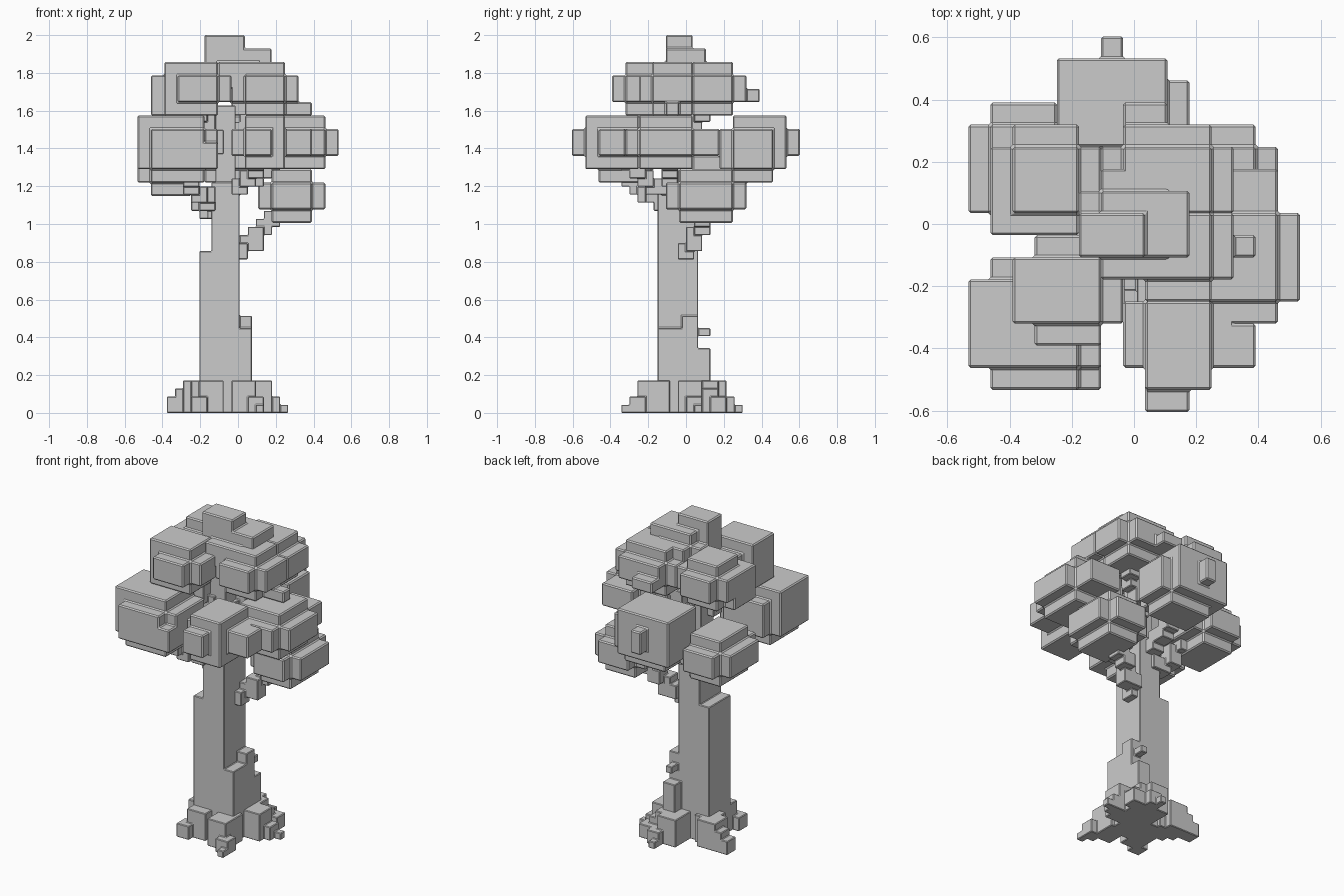
import bpy
from mathutils import Vector

if "Cube" in bpy.data.objects:
    bpy.data.objects.remove(bpy.data.objects["Cube"])

LEAF, BARK = 0.071, 0.0214


def box_cells(x0, x1, y0, y1, z0, z1):
    return {(x, y, z) for x in range(x0, x1)
            for y in range(y0, y1) for z in range(z0, z1)}


def round_cells(*bounds):
    """Chunky rounded blob of cells filling the given grid bounds."""
    def dist(c):
        total = 0
        for a in range(3):
            lo, hi = bounds[2 * a], bounds[2 * a + 1]
            total += abs((2 * c[a] + 1 - lo - hi) / (hi - lo)) ** 2.6
        return total
    return {c for c in box_cells(*bounds) if dist(c) <= 1}


def voxel_part(name, cells, cell, origin, bevel):
    """Outer skin of a set of grid cells, with lightly bevelled edges."""
    index, verts, faces = {}, [], []

    def vert(p):
        if p not in index:
            index[p] = len(verts)
            verts.append([origin[a] + cell * p[a] for a in range(3)])
        return index[p]

    for c in sorted(cells):
        for axis in range(3):
            u, v = (axis + 1) % 3, (axis + 2) % 3
            for side in (0, 1):
                n = list(c)
                n[axis] += 2 * side - 1
                if tuple(n) in cells:
                    continue
                quad = []
                for du, dv in ((0, 0), (1, 0), (1, 1), (0, 1)):
                    p = list(c)
                    p[axis] += side
                    p[u] += du
                    p[v] += dv
                    quad.append(vert(tuple(p)))
                faces.append(quad if side else quad[::-1])
    mesh = bpy.data.meshes.new(name)
    mesh.from_pydata(verts, [], faces)
    ob = bpy.data.objects.new(name, mesh)
    bpy.context.collection.objects.link(ob)
    mod = ob.modifiers.new("soft_edges", 'BEVEL')
    mod.width = bevel
    mod.segments = 1
    mod.limit_method = 'ANGLE'
    return ob


def foliage(name, *bounds, nubs=()):
    cells = round_cells(*bounds)
    for nub in nubs:
        cells |= box_cells(*nub)
    voxel_part("foliage_" + name, cells, LEAF, (-0.035, 0.035, 1.006), 0.007)


# Lower ring of foliage
foliage("front_left", -7, -1, -8, -2, 3, 8,
        nubs=[(-7, -3, -7, -3, 4, 8), (-6, -1, -8, -4, 4, 6)])
foliage("front_right", 0, 5, -8, -3, 4, 8,
        nubs=[(1, 3, -9, -7, 5, 7), (4, 6, -7, -5, 5, 7), (1, 4, -8, -4, 4, 8)])
foliage("right", 2, 8, -5, 1, 4, 8, nubs=[(4, 7, -3, 2, 5, 7)])
foliage("low_right", 2, 7, -2, 4, 0, 4)
foliage("back", -3, 3, 2, 7, 3, 8,
        nubs=[(-1, 0, 6, 8, 5, 7), (-3, 2, 3, 7, 4, 8)])
foliage("back_left", -7, -2, -1, 5, 2, 6)
# Upper ring of foliage
foliage("upper_front_left", -5, 0, -6, -1, 8, 12, nubs=[(-5, -1, -5, -2, 8, 12)])
foliage("upper_back_left", -6, -1, -1, 4, 8, 12, nubs=[(-6, -2, -1, 2, 8, 11)])
foliage("upper_right", 0, 5, -4, 1, 8, 12, nubs=[(4, 6, -2, -1, 8, 9)])
foliage("upper_back", -1, 5, -1, 4, 8, 12, nubs=[(0, 2, 3, 5, 9, 10)])
# Crown
foliage("crown", -2, 3, -3, 2, 9, 13,
        nubs=[(-2, 1, -2, 0, 11, 14), (-1, 3, -2, 1, 11, 13)])


def bark_box(x0, x1, *rest):
    return box_cells(*(round(b / BARK) for b in (x0 - .009, x1 - .009, *rest)))


def bark_cube(p, r, z0, z1):
    """Box snapped to the double-size bark grid."""
    step = 2 * BARK
    size = 2 * max(1, round(2 * r / step))
    x, y = 2 * round((p.x - .009 - r) / step), 2 * round((p.y - r) / step)
    return box_cells(x, x + size, y, y + size, 2 * round(z0 / step), 2 * round(z1 / step))


def bark_part(name, cells):
    voxel_part(name, cells, BARK, (.009, 0, 0), 0.004)


# Trunk with a wider lower half, a back buttress and a bark knot
trunk = bark_box(-.205, .01, -.15, .07, 0, .86)
trunk |= bark_box(-.15, .01, -.15, .07, .8, 1.22)
trunk |= bark_box(-.13, -.02, -.1, .03, 1.2, 1.62)
trunk |= bark_box(.01, .07, -.15, .07, 0, .46)
trunk |= bark_box(.01, .07, -.03, .07, .4, .52)
trunk |= bark_box(-.02, .07, .07, .13, 0, .34)
trunk |= bark_box(0, .045, .07, .13, .41, .46)
bark_part("trunk", trunk)

# Roots step down as they leave the trunk
centre = Vector((-.07, -.02))
roots = set()
for tip in ((-.355, .12), (.13, -.31), (.235, .06), (.05, .28), (-.22, -.23), (.15, .18)):
    for k in range(5):
        p = centre.lerp(Vector(tip), .4 + .15 * k)
        roots |= bark_cube(p, .064 if k < 2 else .043 if k < 4 else .0214,
                           0, min(.171, .043 * (5 - k)))
bark_part("roots", roots)

# Branches climb from the trunk into each clump
for name, tip in {"front_left": (-.26, -.3, 1.24), "front_right": (.1, -.3, 1.32),
                  "right": (.2, -.1, 1.36), "low_right": (.18, .08, 1.02),
                  "back": (-.07, .28, 1.32), "back_left": (-.28, .14, 1.22),
                  "upper_left": (-.22, -.18, 1.6), "upper_right": (.1, .08, 1.6)}.items():
    tip = Vector(tip)
    axis = Vector((centre.x, centre.y, tip.z))
    start = axis.lerp(tip, .3) - Vector((0, 0, .17))
    branch = set()
    for i in range(6):
        p = start.lerp(tip, i / 5)
        branch |= bark_cube(p, .043, p.z - .043, p.z + .043)
    bark_part("branch_" + name, branch)
